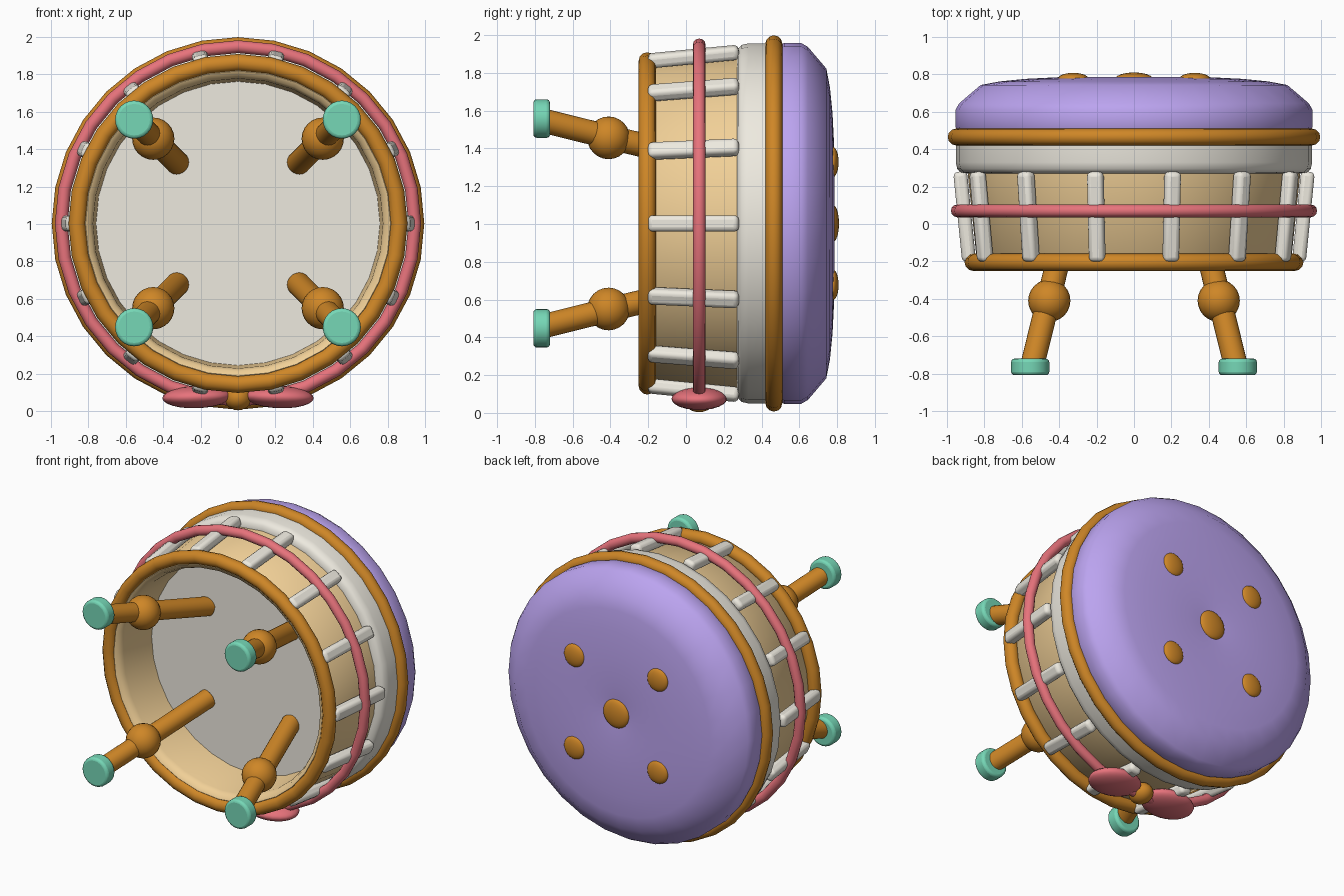
import bpy, math
from mathutils import Vector, Matrix

if "Cube" in bpy.data.objects:
    bpy.data.objects.remove(bpy.data.objects["Cube"])

CZ = 1.003      # height of the stool's horizontal axis
SEG = 32


def mat(name, r, g, b):
    m = bpy.data.materials.new(name)
    m.diffuse_color = (r, g, b, 1)
    m.use_nodes = True
    m.node_tree.nodes["Principled BSDF"].inputs["Base Color"].default_value = m.diffuse_color
    return m


WOOD = mat("dark_wood", .62, .24, .02)
PEACH = mat("light_wood", .88, .63, .31)
PURPLE = mat("purple_fabric", .50, .37, .87)
CREAM = mat("cream", .85, .82, .74)
TEAL = mat("teal", .18, .68, .47)
RED = mat("red_ribbon", .80, .17, .20)


def finish(name, m, angle=50):
    o = bpy.context.object
    o.name = name
    o.data.materials.append(m)
    bpy.ops.object.shade_smooth_by_angle(angle=math.radians(angle))
    return o


def lathe(name, profile, m, angle=50):
    """Revolve (radius, y) points around the stool axis."""
    verts, faces, rings = [], [], []
    for r, y in profile:
        n = 1 if r == 0 else SEG
        rings.append([len(verts) + i for i in range(n)])
        for i in range(n):
            a = 2 * math.pi * i / SEG
            verts.append((r * math.cos(a), y, CZ + r * math.sin(a)))
    for a, b in zip(rings, rings[1:]):
        for i in range(SEG):
            j = (i + 1) % SEG
            f = [a[i % len(a)], a[j % len(a)], b[j % len(b)], b[i % len(b)]]
            faces.append(list(dict.fromkeys(f)))
    me = bpy.data.meshes.new(name)
    me.from_pydata(verts, [], faces)
    o = bpy.data.objects.new(name, me)
    bpy.context.collection.objects.link(o)
    bpy.ops.object.select_all(action='DESELECT')
    o.select_set(True)
    bpy.context.view_layer.objects.active = o
    bpy.ops.object.mode_set(mode='EDIT')
    bpy.ops.mesh.select_all(action='SELECT')
    bpy.ops.mesh.normals_make_consistent(inside=False)
    bpy.ops.object.mode_set(mode='OBJECT')
    return finish(name, m, angle)


def ring(name, y, major, minor, m):
    bpy.ops.mesh.primitive_torus_add(location=(0, y, CZ), rotation=(math.pi / 2, 0, 0),
                                     major_radius=major, minor_radius=minor,
                                     major_segments=SEG, minor_segments=12)
    return finish(name, m, 60)


def ball(name, loc, size, m, rot=(0, 0, 0)):
    bpy.ops.mesh.primitive_uv_sphere_add(segments=24, ring_count=12, radius=1,
                                         location=loc, rotation=rot)
    bpy.context.object.scale = size
    return finish(name, m)


def rod(name, p, q, r, m, bevel=0):
    p, q = Vector(p), Vector(q)
    bpy.ops.mesh.primitive_cylinder_add(vertices=24, radius=r, depth=(q - p).length,
                                        location=(p + q) / 2,
                                        rotation=(q - p).to_track_quat('Z', 'Y').to_euler())
    o = finish(name, m)
    if bevel:
        b = o.modifiers.new("bevel", 'BEVEL')
        b.width, b.segments = bevel, 3
    return o


# Padded cushion with a slight centre dip
lathe("cushion", [(0, .46), (.93, .46), (.955, .52), (.955, .61), (.935, .645), (.82, .743),
                  (.72, .762), (.58, .776), (.4, .785), (.2, .785), (.1, .778), (0, .77)], PURPLE, 60)
# Seat band under the cushion
lathe("seat_band", [(0, .29), (.89, .27), (.925, .275), (.945, .295), (.953, .33),
                    (.953, .46), (0, .46)], CREAM)
# Open drum base and its inner panel
lathe("drum_shell", [(.75, .28), (.775, -.17), (.79, -.21), (.815, -.222), (.84, -.2),
                     (.89, .28), (.75, .28)], PEACH)
lathe("inner_panel", [(0, .12), (.77, .12), (.77, .28), (0, .28)], CREAM)
# Piping, base hoop and ribbon
ring("seat_piping", .465, .951, .045, WOOD)
ring("base_hoop", -.205, .86, .046, WOOD)
ring("ribbon", .07, .945, .034, RED)

# Slats around the drum
for i in range(14):
    a = 2 * math.pi * i / 14
    out = Vector((math.cos(a), 0, math.sin(a)))
    p = out * .882 + Vector((0, -.2, CZ))
    q = out * .93 + Vector((0, .28, CZ))
    z = (q - p).normalized()
    x = z.cross(out).normalized()
    y = z.cross(x)
    rot = Matrix((x, y, z)).transposed().to_4x4()
    bpy.ops.mesh.primitive_cube_add(size=1)
    o = finish("slat", CREAM)
    o.matrix_world = Matrix.Translation((p + q) / 2) @ rot
    o.data.transform(Matrix.Diagonal((.086, .074, (q - p).length, 1)))
    b = o.modifiers.new("bevel", 'BEVEL')
    b.width, b.segments = .025, 3

# Splayed legs with knobs and feet
for sx in (-1, 1):
    for sz in (-1, 1):
        def at(d, y):
            return (sx * d, y, CZ + sz * d)
        rod("leg", at(.325, .13), at(.545, -.76), .064, WOOD)
        ball("leg_knob", at(.453, -.41), (.113,) * 3, WOOD)
        rod("foot", at(.555, -.72), at(.555, -.808), .102, TEAL, .018)
        ball("button", (sx * .325, .778, CZ + sz * .325), (.08, .03, .08), WOOD)
ball("centre_button", (0, .776, CZ), (.1, .034, .1), WOOD)

# Bow on the ribbon
for s in (-1, 1):
    ball("bow_loop", (s * .22, .07, .075), (.185, .147, .06), RED, (0, s * math.radians(2), 0))
ball("bow_knot", (0, .07, .072), (.075, .085, .068), WOOD)
